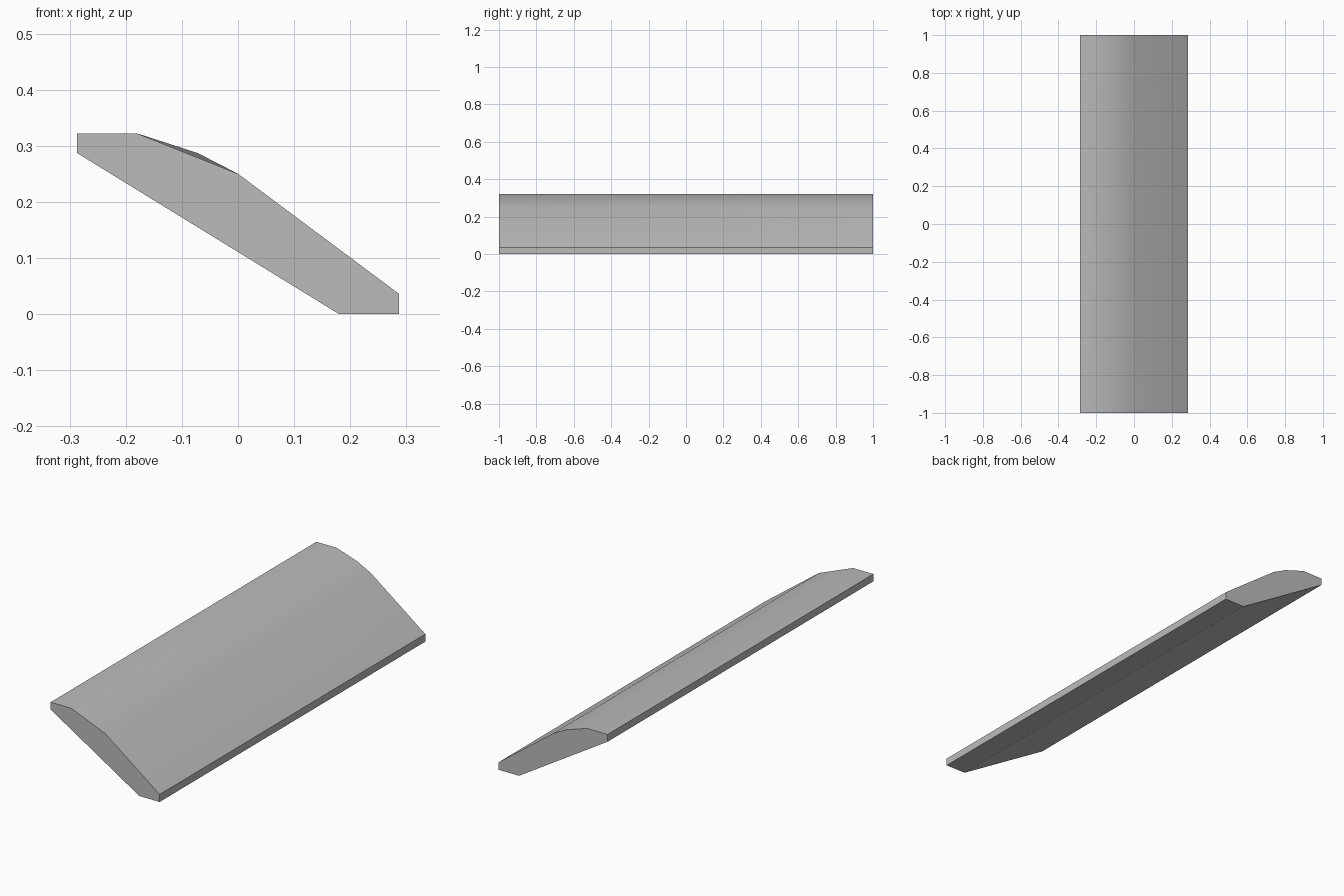
import bpy
import bmesh
import math

cube = bpy.data.objects.get("Cube")
if cube:
    bpy.data.objects.remove(cube, do_unlink=True)

grey = bpy.data.materials.new("plain grey")
grey.use_nodes = True
colour = (0.5, 0.5, 0.5, 1)
grey.diffuse_color = colour
grey.node_tree.nodes["Principled BSDF"].inputs["Base Color"].default_value = colour

# Sloping cross-section, running over the crest and back along the underside
profile = [(-0.287, 0.287), (-0.287, 0.322), (-0.18, 0.322), (0, 0.25),
           (0.287, 0.036), (0.287, 0), (0.18, 0)]
crest = 2  # the profile edge that gains an extra point at the back

bm = bmesh.new()
front = [bm.verts.new((x, -1, z)) for x, z in profile]
back = [bm.verts.new((x, 1, z)) for x, z in profile]
mid = bm.verts.new((-0.072, 1, 0.287))

# Long side faces; the crest fans out to the extra point
for i in range(len(profile)):
    j = (i + 1) % len(profile)
    if i == crest:
        bm.faces.new((front[i], back[i], mid))
        bm.faces.new((front[i], mid, front[j]))
        bm.faces.new((front[j], mid, back[j]))
    else:
        bm.faces.new((front[i], back[i], back[j], front[j]))

# End caps
bm.faces.new(front)
bm.faces.new(back[:crest + 1] + [mid] + back[crest + 1:])
bmesh.ops.recalc_face_normals(bm, faces=bm.faces[:])

mesh = bpy.data.meshes.new("sloping_cap")
bm.to_mesh(mesh)
bm.free()
mesh.materials.append(grey)
cap = bpy.data.objects.new("sloping_cap", mesh)
bpy.context.collection.objects.link(cap)

# Smooth crest with crisp ends and edges
bpy.ops.object.select_all(action="DESELECT")
cap.select_set(True)
bpy.context.view_layer.objects.active = cap
bpy.ops.object.shade_smooth_by_angle(angle=math.radians(30))
